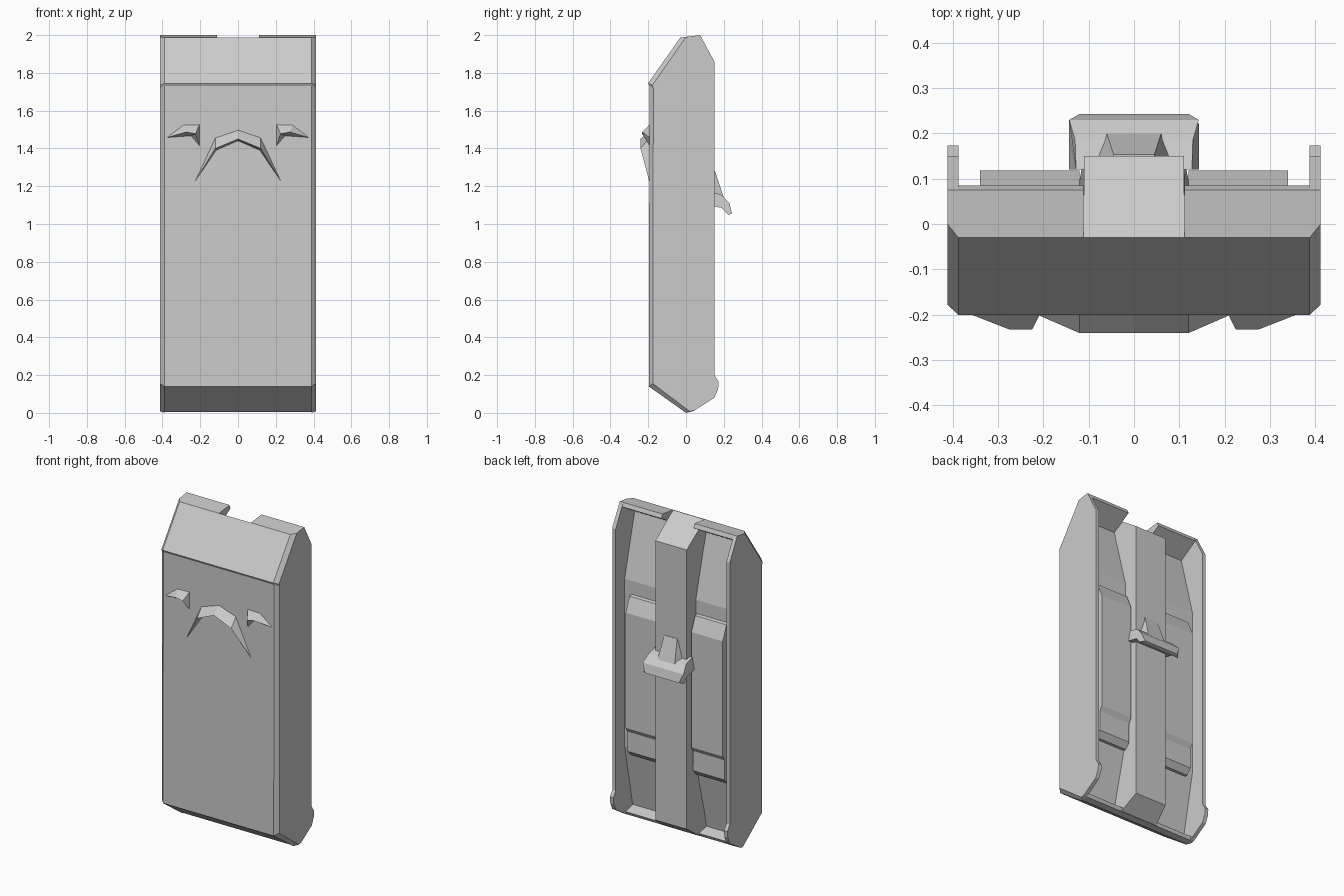
import bpy, bmesh


def make(name, verts, faces, mirror=False):
    me = bpy.data.meshes.new(name)
    me.from_pydata(verts, [], faces)
    bm = bmesh.new()
    bm.from_mesh(me)
    bmesh.ops.recalc_face_normals(bm, faces=bm.faces[:])
    bm.to_mesh(me)
    bm.free()
    ob = bpy.data.objects.new(name, me)
    bpy.context.collection.objects.link(ob)
    if mirror:
        mod = ob.modifiers.new("mirror", 'MIRROR')
        mod.use_mirror_merge = False
    return ob


def loft(name, a, b, mirror=False):
    """Join two matching outlines and close both ends."""
    n = len(a)
    faces = [(i, (i + 1) % n, n + (i + 1) % n, n + i) for i in range(n)]
    faces += [tuple(range(n))[::-1], tuple(range(n, 2 * n))]
    return make(name, a + b, faces, mirror)


def prism(name, prof, x0, x1, mirror=False):
    return loft(name, [(x0, y, z) for y, z in prof],
                [(x1, y, z) for y, z in prof], mirror)


# Front slab with sloped back wall
prism("front_slab", [(0, .004), (-.197, .14), (-.193, 1.73), (-.201, 1.745),
                     (-.03, 1.987), (-.04, 1.9), (.06, 1.51), (.06, .45),
                     (-.02, .05), (.05, .03), (.04, .01)], -.388, .388)

# Top caps either side of the notch
prism("top_cap", [(-.03, 1.987), (.075, 2), (.085, 1.975), (-.04, 1.9)],
      .112, .388, True)

# Side panels, chamfered along the front edge
back = [(.075, 2), (.15, 1.86), (.15, .2), (.173, .165), (.17, .125), (.15, .08)]
inner = [(-.201, 1.745), (-.03, 1.987)] + back + [(.04, .01), (0, 0), (-.197, .14), (-.193, 1.73)]
outer = [(-.178, 1.735), (0, 1.99)] + back + [(.045, .013), (.02, .008), (-.175, .155), (-.173, 1.72)]
loft("side_panel", [(.388, y, z) for y, z in inner],
     [(.412, y, z) for y, z in outer], True)

# Central spine on the back, narrower at its rear face
spine = [(-.03, 1.985, .112), (.15, 1.86, .11), (.15, .09, .11),
         (.045, .012, .13), (0, .008, .13), (-.03, .1, .13), (-.05, 1.85, .115)]
loft("spine", [(-w, y, z) for y, z, w in spine], [(w, y, z) for y, z, w in spine])

# Stepped back pads
prism("back_pad", [(.04, 1.43), (.08, 1.42), (.118, 1.33), (.118, .6), (.1, .57),
                   (.1, .445), (.07, .41), (.04, .41)], .12, .34, True)

# Hooked handle bar with tapered ends
bar = [(.12, 1.175, .128), (.185, 1.155, .13), (.23, 1.11, .143), (.243, 1.055, .12),
       (.222, 1.048, .143), (.19, 1.085, .143), (.12, 1.1, .143)]
loft("handle_bar", [(-w, y, z) for y, z, w in bar], [(w, y, z) for y, z, w in bar])

# Fin above the handle
loft("handle_fin", [(-.045, .14, 1.28), (.045, .14, 1.28), (.045, .153, 1.28), (-.045, .153, 1.28)],
     [(-.09, .14, 1.14), (.09, .14, 1.14), (.06, .2, 1.14), (-.06, .2, 1.14)])

# Arched ridge on the front: rings of upper edge, crest, lower edge
half = [((.12, -.19, 1.46), (.12, -.241, 1.40), (.115, -.19, 1.39)),
        ((0, -.19, 1.5), (0, -.241, 1.45), (0, -.19, 1.44))]
rings = half + [tuple((-x, y, z) for x, y, z in half[0])]
verts = [v for r in rings for v in r] + [(.237, -.19, 1.21), (-.237, -.19, 1.21)]
faces = [(3 * r + i, 3 * r + (i + 1) % 3, 3 * r + 3 + (i + 1) % 3, 3 * r + 3 + i)
         for r in range(2) for i in range(3)]
for r, tip in ((0, 9), (2, 10)):
    faces += [(3 * r + i, 3 * r + (i + 1) % 3, tip) for i in range(3)]
make("front_arch", verts, faces)

# Small angular studs beside the arch
make("front_stud",
     [(.385, -.19, 1.455), (.29, -.19, 1.527), (.203, -.19, 1.53), (.203, -.19, 1.41),
      (.25, -.19, 1.465), (.275, -.233, 1.487), (.225, -.233, 1.478)],
     [(0, 1, 5), (1, 2, 6, 5), (2, 3, 6), (3, 4, 6), (4, 0, 5, 6), (0, 4, 3, 2, 1)], True)
